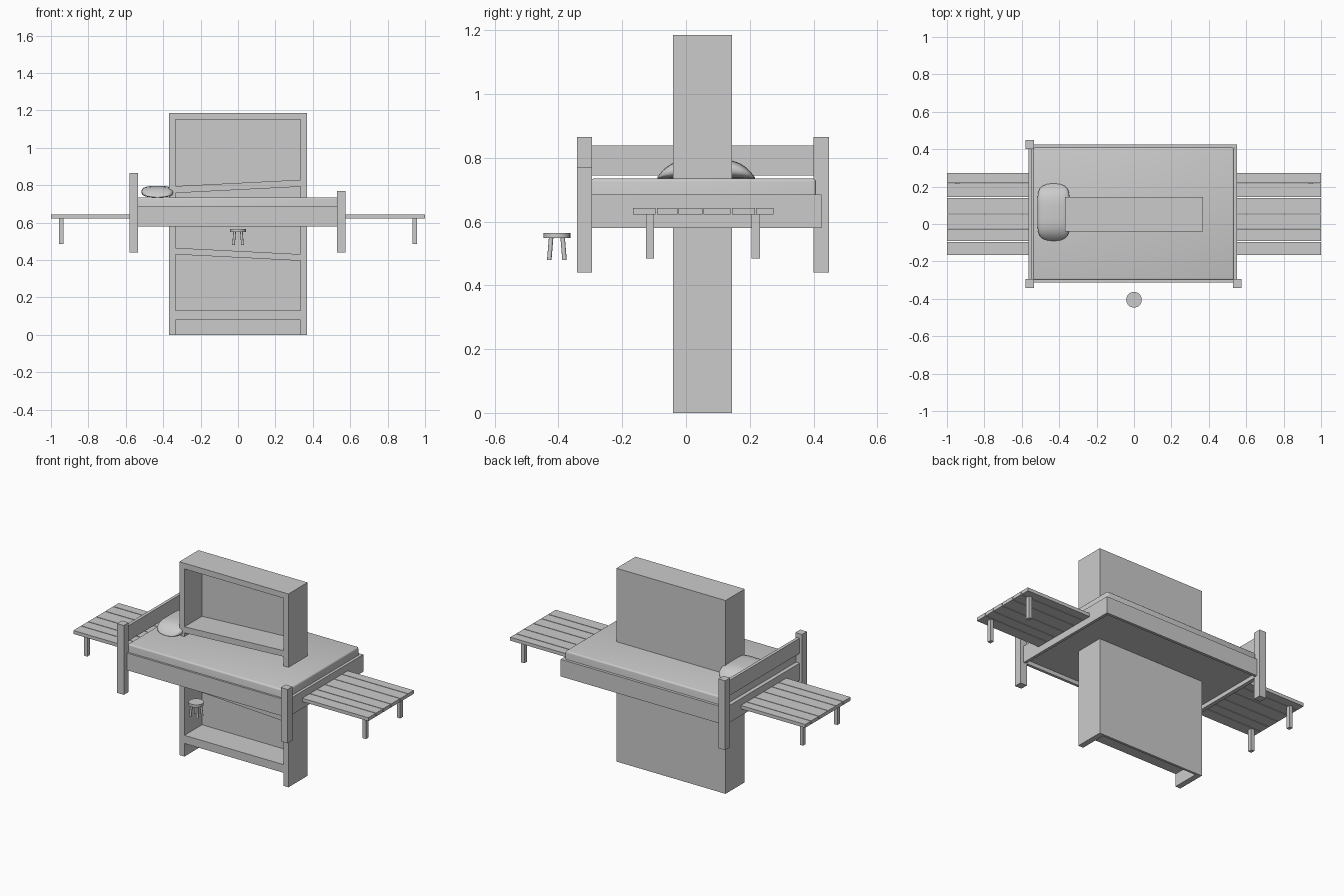
import bpy, bmesh, math
from mathutils import Vector

if "Cube" in bpy.data.objects:
    bpy.data.objects.remove(bpy.data.objects["Cube"])


def finish(bm, name, smooth=False):
    bmesh.ops.recalc_face_normals(bm, faces=bm.faces)
    me = bpy.data.meshes.new(name)
    bm.to_mesh(me)
    bm.free()
    ob = bpy.data.objects.new(name, me)
    bpy.context.collection.objects.link(ob)
    if smooth:
        bpy.context.view_layer.objects.active = ob
        ob.select_set(True)
        bpy.ops.object.shade_smooth_by_angle(angle=math.radians(40))
        ob.select_set(False)
    return ob


def box(name, x, y, z, tilt=0.0, bevel=0.0):
    """Box from min/max pairs; tilt raises the +x end and lowers the -x end."""
    bm = bmesh.new()
    bmesh.ops.create_cube(bm, size=1)
    for v in bm.verts:
        s = v.co.x * 2
        v.co = Vector([(a + b) / 2 + c * (b - a) for (a, b), c in zip((x, y, z), v.co)])
        v.co.z += s * tilt
    if bevel:
        top = max(v.co.z for v in bm.verts)
        edges = [e for e in bm.edges if any(v.co.z > top - 1e-5 for v in e.verts)]
        bmesh.ops.bevel(bm, geom=edges, offset=bevel, segments=3, profile=0.5, affect='EDGES')
    return finish(bm, name, bevel > 0)


# bookcase
Y = (-0.04, 0.145)
inner = (-0.335, 0.335)
depth = (-0.04, 0.13)
box("bookcase_left_side", (-0.37, -0.335), Y, (0, 1.185))
box("bookcase_right_side", (0.335, 0.37), Y, (0, 1.185))
box("bookcase_top", inner, Y, (1.15, 1.185))
box("bookcase_back", inner, (0.13, 0.145), (0, 1.15))
box("bookcase_bottom_shelf", inner, depth, (0.08, 0.13))
box("bookcase_lower_tilted_shelf", inner, depth, (0.413, 0.448), tilt=-0.017)
box("bookcase_upper_tilted_shelf", inner, depth, (0.775, 0.812), tilt=0.017)

# bed posts (the back foot corner has none)
front, back = (-0.342, -0.295), (0.4, 0.449)
box("head_post_front", (-0.58, -0.535), front, (0.44, 0.865))
box("head_post_back", (-0.58, -0.535), back, (0.44, 0.865))
box("foot_post_front", (0.53, 0.576), front, (0.44, 0.77))

# bed rails, headboard, mattress
rail = (0.58, 0.685)
box("bed_front_rail", (-0.535, 0.53), (-0.312, -0.295), rail)
box("bed_back_rail", (-0.535, 0.552), (0.408, 0.425), rail)
box("bed_foot_rail", (0.535, 0.552), (-0.295, 0.408), rail)
box("bed_head_rail", (-0.564, -0.54), (-0.295, 0.4), rail)
box("headboard", (-0.564, -0.545), (-0.295, 0.4), (0.745, 0.838))
box("mattress", (-0.54, 0.535), (-0.3, 0.408), (0.605, 0.735), bevel=0.01)

# pillow: rounded sections lofted along y, flat underneath
bm = bmesh.new()
rings, N, M = [], 28, 16
for i in range(M + 1):
    v = math.sin(math.pi * (i / M - 0.5)) * 0.998
    w = 0.086 * (1 - abs(v) ** 6) ** 0.4
    h = 0.057 * (1 - abs(v) ** 4) + 0.004
    ring = []
    for k in range(N):
        c, s = math.cos(2 * math.pi * k / N), math.sin(2 * math.pi * k / N)
        px = math.copysign(abs(c) ** 0.65, c)
        pz = math.copysign(abs(s) ** 0.75, s)
        ring.append(bm.verts.new((-0.43 + w * px, 0.063 + 0.153 * v, 0.735 + h * (1 + pz) / 2)))
    rings.append(ring)
for a, b in zip(rings, rings[1:]):
    for k in range(N):
        bm.faces.new((a[k], a[k - 1], b[k - 1], b[k]))
bm.faces.new(rings[0])
bm.faces.new(rings[-1])
finish(bm, "pillow", True)

# long plank table running through the bed
cuts = [-0.168, -0.093, -0.025, 0.053, 0.142, 0.218, 0.276]
for i, (a, b) in enumerate(zip(cuts, cuts[1:])):
    box(f"table_plank_{i + 1}", (-1, 1), (a + 0.002, b - 0.002), (0.622, 0.643))
for x in (-0.945, 0.945):
    for y in (-0.113, 0.219):
        box("table_leg", (x - 0.011, x + 0.011), (y - 0.013, y + 0.013), (0.485, 0.623))

# stool with four splayed legs
bm = bmesh.new()
bmesh.ops.create_cone(bm, cap_ends=True, segments=24, radius1=0.042, radius2=0.042, depth=0.016)
bmesh.ops.translate(bm, verts=bm.verts, vec=(0, -0.405, 0.557))
finish(bm, "stool_seat", True)
for sx in (-1, 1):
    for sy in (-1, 1):
        bm = bmesh.new()
        bmesh.ops.create_cone(bm, cap_ends=True, segments=12, radius1=0.007, radius2=0.007, depth=0.072)
        for v in bm.verts:
            r = 0.024 if v.co.z < 0 else 0.018
            v.co += Vector((sx * r, sy * r - 0.405, 0.515))
        finish(bm, "stool_leg", True)
